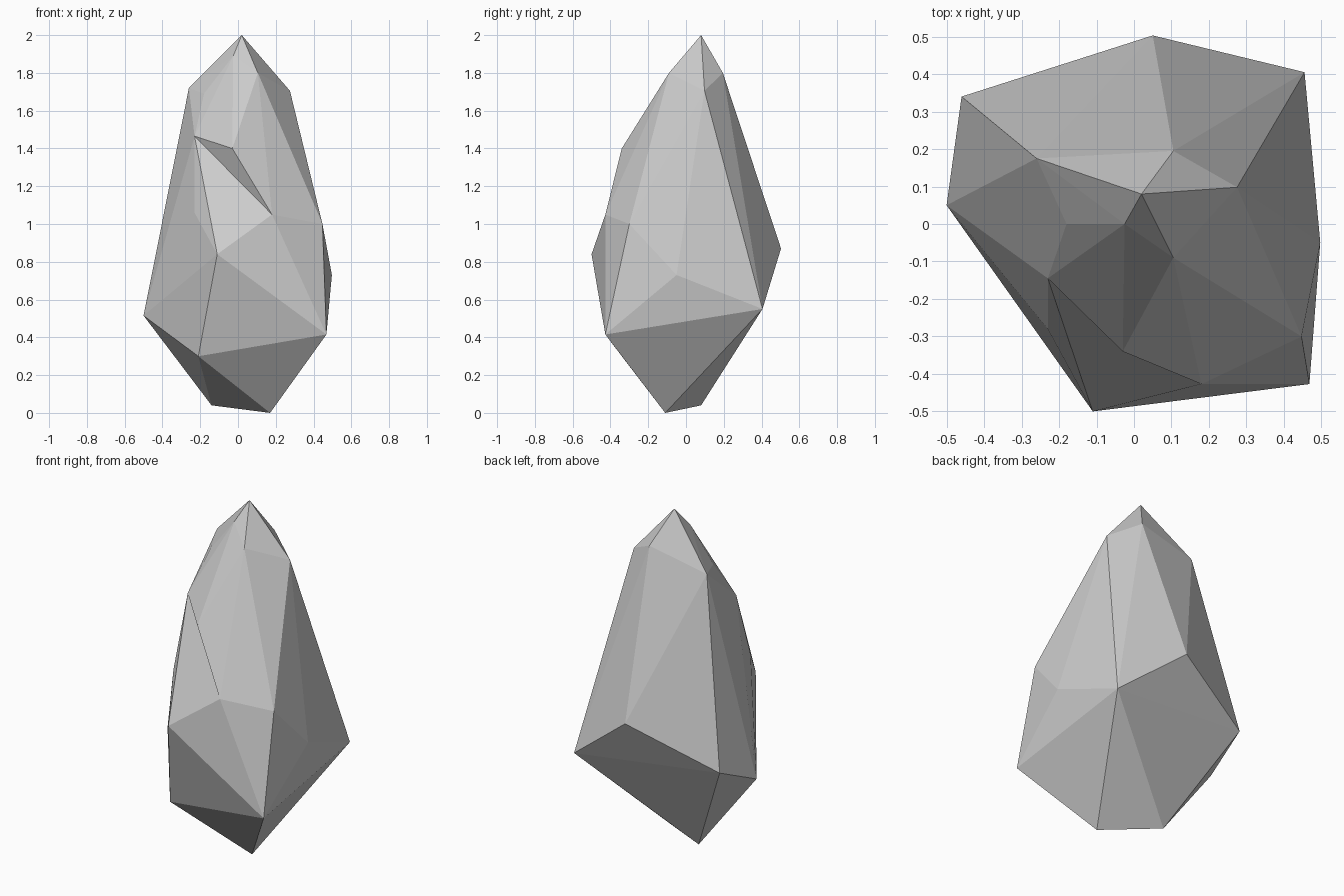
import bpy, bmesh

if "Cube" in bpy.data.objects:
    bpy.data.objects.remove(bpy.data.objects["Cube"])

# Corner points of the rock, grouped by height
base = [(-0.14, 0.08, 0.04), (0.17, -0.11, 0.0)]
low = [(-0.21, -0.34, 0.30), (0.468, -0.427, 0.415), (-0.5, 0.05, 0.515),
       (0.455, 0.405, 0.55), (-0.46, 0.34, 0.65), (0.497, -0.05, 0.73)]
ledge = [(-0.11, -0.5, 0.84), (-0.03, -0.34, 1.40),   # outer lip, face above it
         (-0.23, -0.28, 1.06), (0.18, -0.427, 1.05)]  # inner crease
middle = [(0.05, 0.503, 0.87), (0.447, -0.3, 1.0), (-0.23, -0.145, 1.465)]
crown = [(-0.18, 0.0, 1.69), (0.275, 0.098, 1.705), (-0.26, 0.175, 1.72),
         (0.105, -0.09, 1.80), (0.105, 0.195, 1.80), (-0.025, 0.0, 1.89),
         (0.02, 0.08, 2.0)]

# Faceted body: hull over the corners
bm = bmesh.new()
lip = [bm.verts.new(p) for p in ledge]
for p in base + low + middle + crown:
    bm.verts.new(p)
hull = bmesh.ops.convex_hull(bm, input=bm.verts[:])

# Ledge on the front: turn the hull edge so the crease sinks in
edge = bm.edges.get(lip[:2])
if edge and len(edge.link_faces) == 2:
    bmesh.utils.edge_rotate(edge, True)

bmesh.ops.delete(bm, geom=[v for v in bm.verts if not v.link_faces], context='VERTS')
bmesh.ops.recalc_face_normals(bm, faces=bm.faces[:])
mesh = bpy.data.meshes.new("rock")
bm.to_mesh(mesh)
bm.free()
bpy.context.collection.objects.link(bpy.data.objects.new("rock", mesh))
